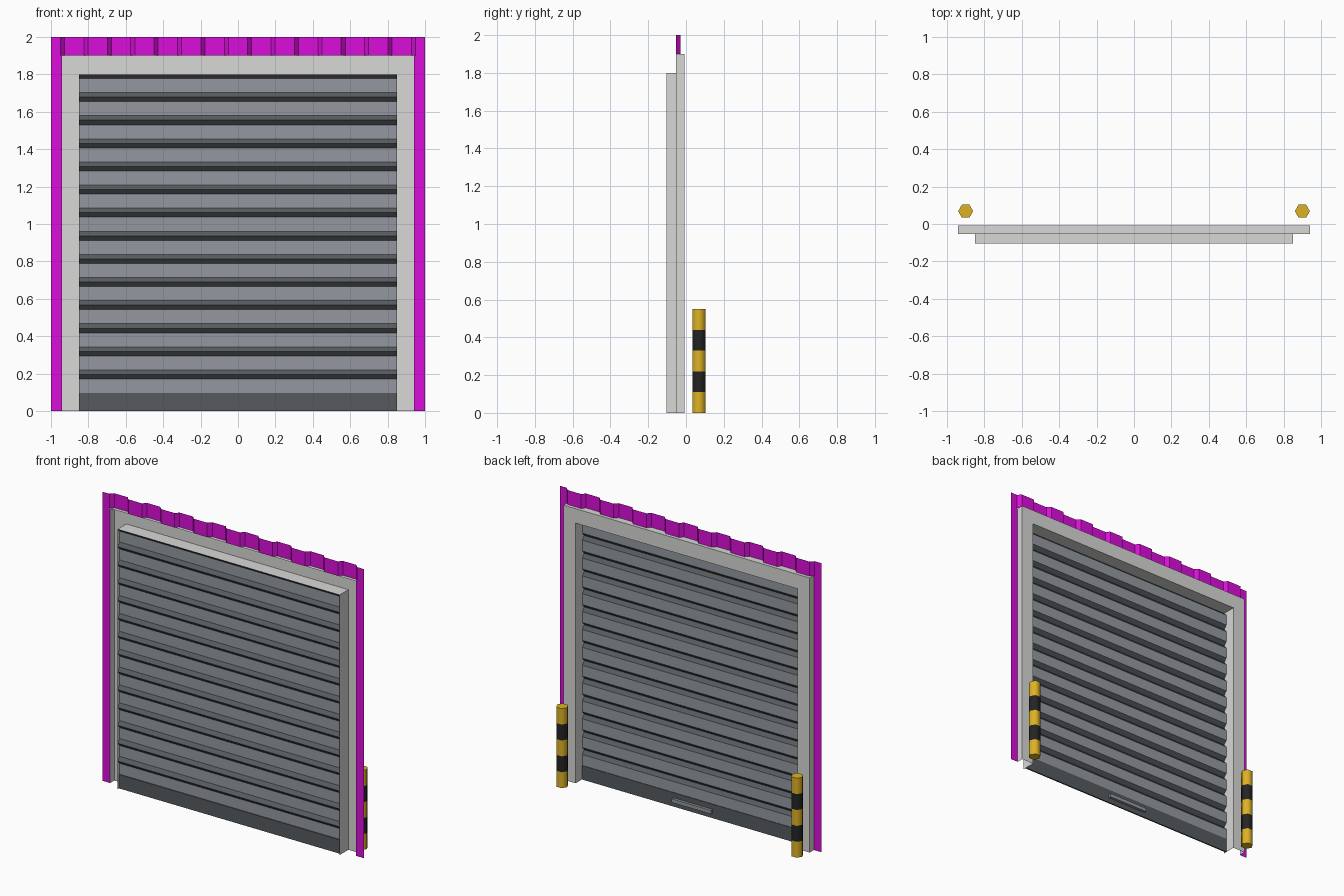
import bpy, bmesh, math

if "Cube" in bpy.data.objects:
    bpy.data.objects.remove(bpy.data.objects["Cube"])


def material(name, rgb):
    m = bpy.data.materials.new(name)
    lin = [((c / 255 + 0.055) / 1.055) ** 2.4 if c > 10 else c / 255 / 12.92 for c in rgb]
    m.diffuse_color = (*lin, 1)
    m.use_nodes = True
    m.node_tree.nodes["Principled BSDF"].inputs["Base Color"].default_value = m.diffuse_color
    return m


MAGENTA = material("magenta_wall", (218, 15, 218))
FRAME = material("pale_grey_frame", (216, 216, 215))
SLAT = material("slate_grey", (148, 153, 160))
RIDGE = material("dark_grey", (86, 91, 95))
YELLOW = material("safety_yellow", (222, 178, 36))
BLACK = material("stripe_black", (36, 36, 37))


def finish(name, bm, mats):
    me = bpy.data.meshes.new(name)
    bm.to_mesh(me)
    bm.free()
    for m in mats:
        me.materials.append(m)
    ob = bpy.data.objects.new(name, me)
    bpy.context.collection.objects.link(ob)
    return ob


def loft(name, rows, mats, index=lambda j: 0):
    """Sheet through rows of points; index(j) colours strip j between rows."""
    bm = bmesh.new()
    vs = [[bm.verts.new(p) for p in r] for r in rows]
    for j in range(len(vs) - 1):
        for i in range(len(vs[j]) - 1):
            f = bm.faces.new((vs[j][i], vs[j][i + 1], vs[j + 1][i + 1], vs[j + 1][i]))
            f.material_index = index(j)
    return finish(name, bm, mats)


def box(name, lo, hi, mat):
    bm = bmesh.new()
    bmesh.ops.create_cube(bm, size=1)
    for v in bm.verts:
        v.co = [(a + b) / 2 + c * (b - a) for a, b, c in zip(lo, hi, v.co)]
    return finish(name, bm, [mat])


# Corrugated wall sheet above the door, with flat strips at the sides
FRONT, BACK = -0.053, -0.029
prof = [(-1, FRONT)]
for k in range(16):
    x = -0.9375 + 0.125 * k
    ys = (FRONT, BACK) if k % 2 == 0 else (BACK, FRONT)
    prof += [(x - 0.011, ys[0]), (x + 0.011, ys[1])]
prof.append((1, FRONT))
loft("wall_top", [[(x, y, z) for x, y in prof] for z in (1.9, 2.0)], [MAGENTA])
for side, s in (("left", -1), ("right", 1)):
    xs = sorted((s * 0.942, s * 1.0))
    loft("wall_" + side, [[(x, FRONT, z) for x in xs] for z in (0, 1.9)], [MAGENTA])

# Door frame: folded channel swept around the opening (half width, top, y)
channel = [(0.942, 1.9, -0.053), (0.942, 1.9, -0.007),
           (0.85, 1.8, -0.007), (0.85, 1.8, -0.103)]
loft("door_frame", [[(-w, y, 0), (-w, y, t), (w, y, t), (w, y, 0)]
                    for w, t, y in channel], [FRAME])

# Shutter curtain: flat slats joined by dark V ridges pointing forward
PANEL, TIP, HW = -0.08, -0.102, 0.85
step, low = 0.1236, 0.096
pts = [(TIP, 1.8)]
for k in range(14):
    bottom = low + step * (13 - k)
    pts += [(PANEL, bottom + 0.075), (PANEL, bottom)]
    if k < 13:
        pts.append((TIP, bottom - 0.0243))
loft("shutter_slats", [[(HW, y, z), (-HW, y, z)] for y, z in pts],
     [SLAT, RIDGE], lambda j: 0 if j % 3 == 1 else 1)

# Bottom bar and lift handle on the back
box("bottom_bar", (-HW, -0.086, 0.0), (HW, -0.076, low), RIDGE)
box("lift_handle", (-0.15, -0.078, 0.035), (0.15, -0.058, 0.06), SLAT)

# Striped six-sided bollards behind the frame
for side, s in (("left", -1), ("right", 1)):
    ring = [(s * 0.9 + 0.04 * math.cos(i * math.pi / 3),
             0.0685 + 0.04 * math.sin(i * math.pi / 3)) for i in range(6)]
    bm = bmesh.new()
    rows = [[bm.verts.new((x, y, 0.11 * k)) for x, y in ring] for k in range(6)]
    for k in range(5):
        for i in range(6):
            n = (i + 1) % 6
            f = bm.faces.new((rows[k][i], rows[k][n], rows[k + 1][n], rows[k + 1][i]))
            f.material_index = k % 2
    bm.faces.new(rows[5])
    bm.faces.new(rows[0][::-1])
    ob = finish("bollard_" + side, bm, [YELLOW, BLACK])
    bpy.context.view_layer.objects.active = ob
    ob.select_set(True)
    bpy.ops.object.shade_smooth_by_angle(angle=math.radians(65))
    ob.select_set(False)
